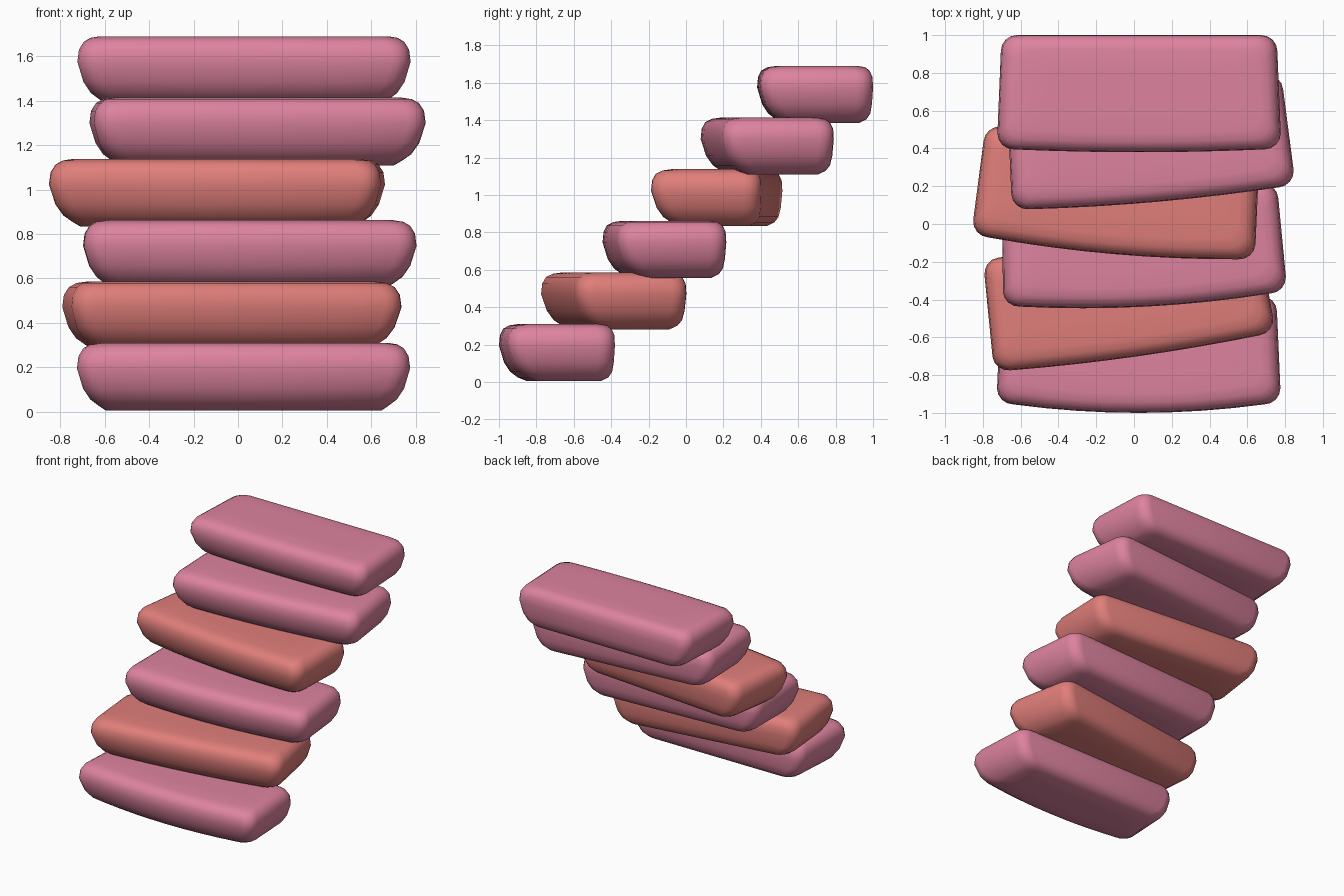
import bpy
import bmesh
from math import cos, sin, pi, radians

if "Cube" in bpy.data.objects:
    bpy.data.objects.remove(bpy.data.objects["Cube"], do_unlink=True)


def material(name, rgb):
    mat = bpy.data.materials.new(name)
    mat.use_nodes = True
    mat.diffuse_color = (*rgb, 1)
    mat.node_tree.nodes["Principled BSDF"].inputs["Base Color"].default_value = (*rgb, 1)
    return mat


pink = material("rose pink", (0.73, 0.23, 0.35))
coral = material("coral", (0.745, 0.209, 0.195))

HALF_X, HALF_Y, RADIUS, TAPER = 0.75, 0.31, 0.085, 0.018

# Edge profile from underside to top: height, side inset, front inset, back inset
PROFILE = [
    (0.0, 0.30, 0.26, 0.20),
    (0.0, 0.13, 0.15, 0.075),
    (0.02, 0.10, 0.10, 0.035),
    (0.05, 0.06, 0.06, 0.015),
    (0.10, 0.027, 0.027, 0.006),
    (0.19, 0.0, 0.0, 0.0),
    (0.245, 0.007, 0.005, 0.003),
    (0.28, 0.028, 0.022, 0.018),
    (0.298, 0.058, 0.055, 0.042),
    (0.305, 0.10, 0.10, 0.08),
    (0.305, 0.25, 0.22, 0.18),
]


def outline(side, front, back, bow):
    """Rounded plan shape, narrower at the back, with a bowed front edge."""
    w, y0, y1, r = HALF_X - side, -HALF_Y + front, HALF_Y - back, RADIUS
    pts = []

    def corner(cx, cy, start):
        for i in range(5):
            a = start + i * pi / 8
            pts.append((cx + r * cos(a), cy + r * sin(a)))

    wb = w - TAPER
    corner(-w + r, y0 + r + bow, pi)
    for i in range(1, 8):
        t = i / 4 - 1
        pts.append((t * (w - r), y0 + bow * t * t))
    corner(w - r, y0 + r + bow, 1.5 * pi)
    corner(wb - r, y1 - r, 0)
    corner(-wb + r, y1 - r, pi / 2)
    return pts


def slab(name, x, y, z, turn, bow, mat):
    bm = bmesh.new()
    rings = [[bm.verts.new((px, py, h)) for px, py in outline(s, f, b, bow)]
             for h, s, f, b in PROFILE]
    n = len(rings[0])
    for low, high in zip(rings, rings[1:]):
        for i in range(n):
            j = (i + 1) % n
            bm.faces.new((low[i], low[j], high[j], high[i]))
    bm.faces.new(rings[0][::-1])
    bm.faces.new(rings[-1])
    for face in bm.faces:
        face.smooth = True
    mesh = bpy.data.meshes.new(name)
    bm.to_mesh(mesh)
    bm.free()
    mesh.materials.append(mat)
    obj = bpy.data.objects.new(name, mesh)
    obj.location = (x, y, z)
    obj.rotation_euler.z = radians(turn)
    bpy.context.collection.objects.link(obj)


# Staircase of cushioned slabs: x, y, turn in degrees, front bow, colour
STEPS = [
    (0.025, -0.69, 0, 0.045, pink),
    (-0.035, -0.395, 8, 0.02, coral),
    (0.045, -0.128, 3, 0.035, pink),
    (-0.087, 0.15, -5, 0.03, coral),
    (0.08, 0.425, 5, 0.02, pink),
    (0.027, 0.69, 0, 0.015, pink),
]
for k, (x, y, turn, bow, mat) in enumerate(STEPS):
    slab(f"step_{k + 1}", x, y, 0.005 + 0.276 * k, turn, bow, mat)
